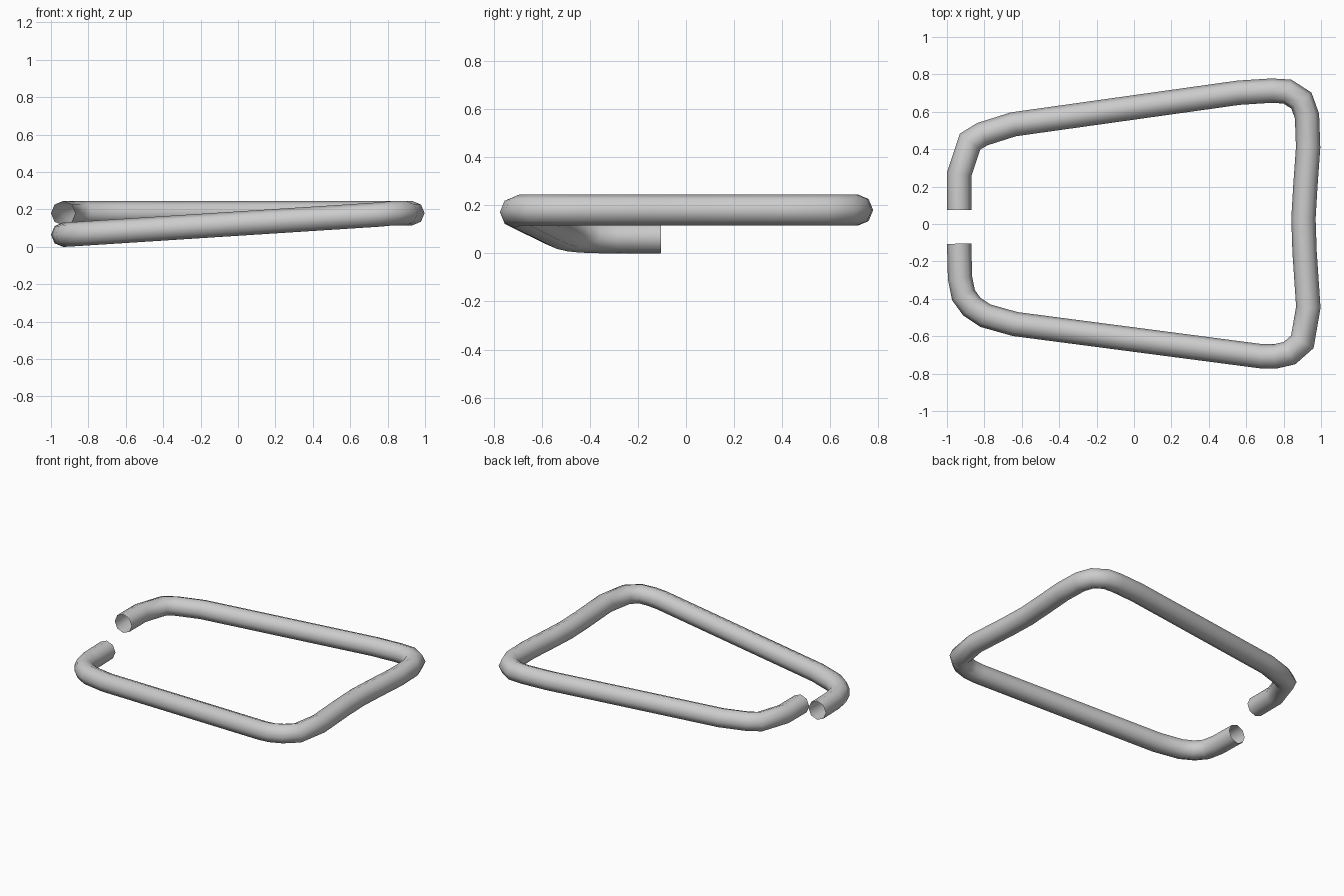
import bpy, bmesh, math
from mathutils import Vector

if "Cube" in bpy.data.objects:
    bpy.data.objects.remove(bpy.data.objects["Cube"])

RADIUS, SIDES = 0.065, 8

# Centre line of the bent tube, from the raised end round to the lowered end
raised = [(-.935, .075), (-.935, .265), (-.877, .44), (-.812, .48), (-.645, .533),
          (.56, .702), (.735, .713), (.82, .708), (.895, .66), (.925, .577),
          (.931, .41), (.916, .2), (.906, .03), (.912, -.15), (.932, -.445),
          (.9, -.63), (.832, -.69)]
sloped = [(.755, -.708), (.68, -.707), (-.635, -.535), (-.795, -.49), (-.867, -.442),
          (-.912, -.38), (-.93, -.29), (-.935, -.105)]


def slope_z(x):
    return 0.065 + 0.115 * min(1, max(0, (x + 0.92) / 1.79))


path = [Vector((x, y, 0.18)) for x, y in raised]
path += [Vector((x, y, slope_z(x))) for x, y in sloped]


# Open-ended octagonal tube with mitred bends
def tube(name, pts):
    bm = bmesh.new()
    rings = []
    for i, p in enumerate(pts):
        a = (p - pts[max(i - 1, 0)]).normalized()
        b = (pts[min(i + 1, len(pts) - 1)] - p).normalized()
        t = (a + b).normalized()
        side = t.cross(Vector((0, 0, 1))).normalized()
        up = side.cross(t)
        widen = 1 / max(0.8, t.dot(b if b.length else a))
        ring = []
        for k in range(SIDES):
            ang = 2 * math.pi * k / SIDES
            ring.append(bm.verts.new(p + RADIUS * (side * math.cos(ang) * widen + up * math.sin(ang))))
        rings.append(ring)
    for r, s in zip(rings, rings[1:]):
        for k in range(SIDES):
            n = (k + 1) % SIDES
            bm.faces.new((r[k], r[n], s[n], s[k]))
    bmesh.ops.recalc_face_normals(bm, faces=bm.faces)
    me = bpy.data.meshes.new(name)
    bm.to_mesh(me)
    bm.free()
    ob = bpy.data.objects.new(name, me)
    bpy.context.collection.objects.link(ob)
    for f in me.polygons:
        f.use_smooth = True
    return ob


tube("bent_tube_ring", path)
